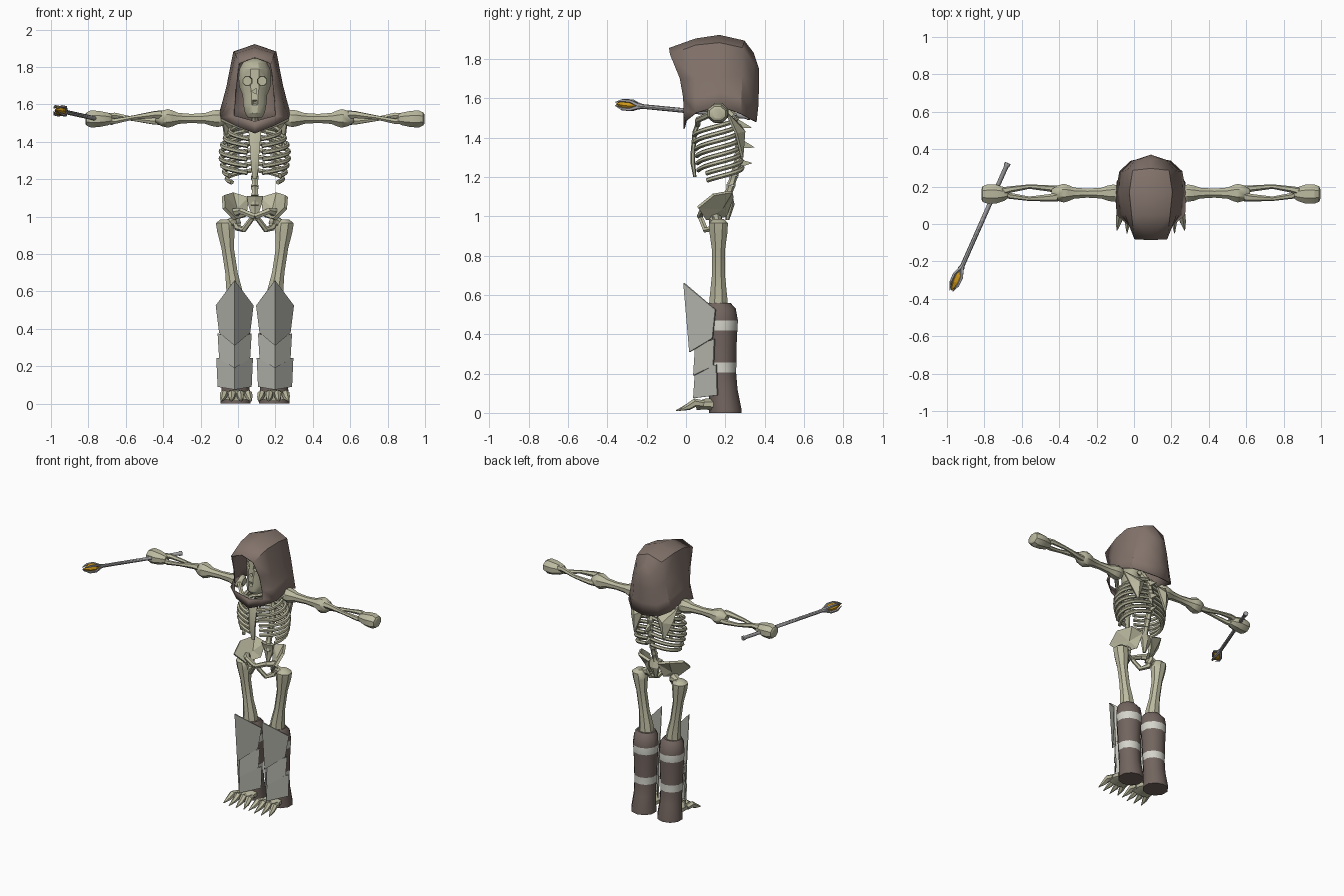
import bpy, bmesh, math
from mathutils import Vector, Quaternion

if "Cube" in bpy.data.objects:
    bpy.data.objects.remove(bpy.data.objects["Cube"])

CX = 0.09  # body centre line; mirrored parts are built around local x = 0


def material(name, r, g, b):
    m = bpy.data.materials.new(name)
    m.diffuse_color = (r, g, b, 1)
    m.use_nodes = True
    m.node_tree.nodes["Principled BSDF"].inputs["Base Color"].default_value = m.diffuse_color
    return m


BONE = material("bone", .50, .49, .35)
CLOTH = material("hood brown", .23, .175, .15)
BOOT = material("boot brown", .17, .13, .115)
BAND = material("pale band", .66, .66, .60)
PLATE = material("plate grey", .52, .52, .47)
METAL = material("staff grey", .36, .35, .36)
GEM = material("amber", .62, .31, .01)


def loft(bm, pts, radii, sides=8, flat=False):
    """Capped tube through pts; a radius is a number or (rx, ry); flat keeps rings level."""
    pts = [Vector(p) for p in pts]
    q, prev, rings = Quaternion(), Vector((0, 0, 1)), []
    for i, p in enumerate(pts):
        if not flat:
            t = (pts[min(i + 1, len(pts) - 1)] - pts[max(i - 1, 0)]).normalized()
            q = prev.rotation_difference(t) @ q
            prev = t
        r = radii[i] if isinstance(radii, (list, tuple)) else radii
        rx, ry = r if isinstance(r, tuple) else (r, r)
        ring = []
        for k in range(sides):
            a = 2 * math.pi * (k + .5) / sides
            ring.append(bm.verts.new(p + q @ Vector((rx * math.cos(a), ry * math.sin(a), 0))))
        rings.append(ring)
    for a, b in zip(rings, rings[1:]):
        for k in range(sides):
            n = (k + 1) % sides
            bm.faces.new((a[k], a[n], b[n], b[k]))
    bm.faces.new(rings[0][::-1])
    bm.faces.new(rings[-1])


def finish(bm, name, mats, mirror=False, thick=0, angle=40, x=CX):
    bmesh.ops.remove_doubles(bm, verts=bm.verts, dist=.0005)
    bmesh.ops.recalc_face_normals(bm, faces=bm.faces)
    me = bpy.data.meshes.new(name)
    bm.to_mesh(me)
    bm.free()
    ob = bpy.data.objects.new(name, me)
    ob.location.x = x
    bpy.context.collection.objects.link(ob)
    for m in mats:
        me.materials.append(m)
    bpy.ops.object.select_all(action='DESELECT')
    ob.select_set(True)
    bpy.context.view_layer.objects.active = ob
    if angle:
        bpy.ops.object.shade_smooth_by_angle(angle=math.radians(angle))
    if mirror:
        ob.modifiers.new("mirror", 'MIRROR')
    if thick:
        s = ob.modifiers.new("thickness", 'SOLIDIFY')
        s.thickness, s.offset = thick, 0
    return ob


def sheet(bm, pts, faces):
    vs = [bm.verts.new(p) for p in pts]
    for f in faces:
        bm.faces.new([vs[i] for i in f])


# Hood: half arches from the face opening to the back seam
arches = [
    [(0, -.085, 1.852), (.085, -.08, 1.82), (.1, -.03, 1.70), (.108, -.012, 1.6), (.11, -.01, 1.54)],
    [(0, .05, 1.90), (.10, .05, 1.868), (.135, .05, 1.70), (.15, .05, 1.6), (.18, .05, 1.525)],
    [(0, .17, 1.918), (.112, .17, 1.88), (.147, .17, 1.7), (.165, .17, 1.63), (.185, .17, 1.56)],
    [(0, .295, 1.89), (.095, .285, 1.855), (.125, .285, 1.72), (.15, .28, 1.6), (.165, .28, 1.52)],
    [(0, .34, 1.83), (.055, .345, 1.77), (.08, .34, 1.68), (.095, .335, 1.57), (.105, .335, 1.49)],
    [(0, .367, 1.75), (0, .367, 1.749), (0, .367, 1.68), (0, .365, 1.57), (0, .355, 1.48)]]
bm = bmesh.new()
grid = [[bm.verts.new(p) for p in a] for a in arches]
for a, b in zip(grid, grid[1:]):
    for k in range(4):
        bm.faces.new((a[k], a[k + 1], b[k + 1], b[k]))
# hanging collar below the face
sheet(bm, [arches[0][4], arches[1][4], (.10, .0, 1.485), (0, -.01, 1.445), (0, -.005, 1.51)],
      [(0, 1, 2), (0, 2, 3, 4)])
finish(bm, "hood", [CLOTH], mirror=True, thick=.008, angle=35)

# Skull with cut eye sockets, nose and mouth
bm = bmesh.new()
prof = [(1.53, .04, .03, .11), (1.555, .055, .012, .13), (1.60, .064, .01, .15), (1.65, .068, .015, .21),
        (1.69, .085, .018, .26), (1.74, .09, .02, .28), (1.79, .085, .022, .28), (1.825, .065, .05, .25),
        (1.845, .03, .1, .2)]
loft(bm, [(0, (f + b) / 2, z) for z, w, f, b in prof],
     [(w, (b - f) / 2) for z, w, f, b in prof], 12, True)
skull = finish(bm, "skull", [BONE], angle=30)
bm = bmesh.new()
for s in (-1, 1):
    loft(bm, [(s * .04, -.02, 1.725), (s * .04, .065, 1.725)], (.031, .025), 8)
loft(bm, [(0, -.02, 1.67), (0, .045, 1.67)], (.014, .02), 3)
loft(bm, [(0, -.02, 1.61), (0, .025, 1.61)], (.055, .007), 4)
cutter = finish(bm, "face_cutter", [BONE], angle=0)
cutter.hide_render = True
bpy.context.view_layer.objects.active = skull
mod = skull.modifiers.new("sockets", 'BOOLEAN')
mod.operation, mod.object = 'DIFFERENCE', cutter
bpy.ops.object.modifier_apply(modifier=mod.name)
bpy.data.objects.remove(cutter)

# Spine: vertebra drums with back spikes on the upper part
bm = bmesh.new()
path = [(.21, 1.06), (.215, 1.11), (.23, 1.16), (.245, 1.21), (.26, 1.26), (.268, 1.31), (.272, 1.36),
        (.27, 1.41), (.258, 1.46), (.235, 1.51), (.2, 1.56), (.17, 1.6)]
for (y, z), (y2, z2) in zip(path, path[1:]):
    p, d = Vector((0, y, z)), Vector((0, y2 - y, z2 - z))
    loft(bm, [p, p + d * .25, p + d * .7, p + d * .95], [.024, .019, .019, .024], 6)
for y, z in path[4:9:2]:
    loft(bm, [(0, y, z + .01), (0, y + .075, z - .01 + .02 * (z < 1.3))], [(.02, .035), .002], 4)
finish(bm, "spine", [BONE], angle=30)

# Ribs sweep from spine down to the breastbone; the lowest ones stay short
bm = bmesh.new()
for i in range(8):
    w = (.135, .16, .175, .182, .182, .175, .165, .15)[i]
    zb, end = 1.5 - i * .036, (.95 if i < 6 else .72)
    pts = []
    for k in range(11):
        t = math.pi * end * k / 10
        yc = .15 + .004 * i
        pts.append((max(.012, w * math.sin(t) ** .8), yc + .108 * math.cos(t), zb - .09 * t / math.pi))
    loft(bm, pts, .0125, 6)
finish(bm, "ribs", [BONE], mirror=True)

bm = bmesh.new()
loft(bm, [(0, .06, 1.47), (0, .045, 1.43), (0, .035, 1.32), (0, .035, 1.27), (0, .045, 1.2)],
     [(.04, .012), (.036, .012), (.026, .012), (.024, .012), (.012, .008)], 6, True)
finish(bm, "breastbone", [BONE], angle=30)

# Collar bones and shoulder blades
bm = bmesh.new()
loft(bm, [(.03, .06, 1.465), (.1, .06, 1.49), (.18, .14, 1.525)], .015, 6)
finish(bm, "collar_bones", [BONE], mirror=True)
bm = bmesh.new()
sheet(bm, [(.055, .275, 1.46), (.175, .21, 1.52), (.16, .255, 1.42), (.115, .285, 1.30), (.11, .295, 1.43)],
      [(0, 1, 4), (1, 2, 4), (2, 3, 4), (3, 0, 4)])
finish(bm, "shoulder_blades", [BONE], mirror=True, thick=.014, angle=0)

# Arms: upper bone, two forearm bones, fist
bm = bmesh.new()
Y, Z = .165, 1.525
loft(bm, [(x, Y, Z) for x in (.155, .17, .2, .23, .265, .34, .41, .44, .465, .50, .53)],
     [.025, .043, .05, .044, .031, .026, .032, .046, .054, .044, .022], 8)
finish(bm, "upper_arms", [BONE], mirror=True)
bm = bmesh.new()
loft(bm, [(.50, .145, 1.545), (.54, .14, 1.545), (.65, .135, 1.53), (.75, .15, 1.51), (.79, .16, 1.515)],
     [.025, .02, .012, .016, .022], 6)
loft(bm, [(.50, .185, 1.51), (.54, .19, 1.508), (.65, .2, 1.522), (.75, .185, 1.54), (.79, .175, 1.535)],
     [.022, .017, .012, .017, .022], 6)
finish(bm, "forearms", [BONE], mirror=True)
bm = bmesh.new()
loft(bm, [(x, Y - .005, 1.522) for x in (.765, .785, .83, .875, .9, .906)],
     [.025, (.036, .04), (.046, .056), (.05, .055), (.038, .045), .028], 8)
finish(bm, "fists", [BONE], mirror=True, angle=25)

# Pelvis: flared wings, lower rings, tail bone
bm = bmesh.new()
sheet(bm, [(.035, .235, 1.10), (.12, .23, 1.125), (.17, .14, 1.11), (.165, .06, 1.045), (.105, .1, .985),
           (.05, .2, 1.0), (.10, .18, 1.04)],
      [(0, 1, 6), (1, 2, 6), (2, 3, 6), (3, 4, 6), (4, 5, 6), (5, 0, 6)])
finish(bm, "pelvis_wings", [BONE], mirror=True, thick=.018, angle=0)
bm = bmesh.new()
loft(bm, [(.11, .13, 1.02), (.075, .085, 1.03), (.0, .07, 1.0)], [.025, .018, .016], 6)
loft(bm, [(.11, .15, 1.0), (.09, .14, .94), (.06, .1, .93), (.015, .075, .99)], [.024, .02, .016, .014], 6)
finish(bm, "pelvis_rings", [BONE], mirror=True)
bm = bmesh.new()
loft(bm, [(0, .21, 1.11), (0, .225, 1.06), (0, .21, .98)], [(.05, .025), (.04, .022), .01], 6, True)
finish(bm, "tail_bone", [BONE], angle=30)

# Thigh bones
bm = bmesh.new()
loft(bm, [(.155, .165, .985), (.16, .165, .965), (.155, .165, .92), (.145, .165, .83), (.125, .165, .7),
          (.11, .165, .61), (.105, .165, .55)],
     [.03, .052, .05, .036, .036, .046, .052], 8, True)
loft(bm, [(.15, .16, .95), (.115, .155, .975), (.095, .15, .98), (.08, .15, .985)], [.03, .026, .036, .022], 8)
finish(bm, "thigh_bones", [BONE], mirror=True)

# Boots with two pale bands
bm = bmesh.new()
prof = [(0, .2, .082), (.02, .2, .082), (.12, .19, .072), (.205, .183, .072), (.255, .182, .074), (.34, .18, .077),
        (.42, .18, .081), (.47, .18, .084), (.53, .175, .078), (.56, .168, .058)]
loft(bm, [(.103, y, z) for z, y, r in prof], [(r * 1.04, r) for z, y, r in prof], 10, True)
for f in bm.faces:
    z = f.calc_center_median().z
    f.material_index = int(.42 < z < .47 or .205 < z < .255)
finish(bm, "boots", [BOOT, BAND], mirror=True)

# Clawed feet
bm = bmesh.new()
loft(bm, [(.1, .2, .04), (.1, .1, .045), (.1, .05, .035)], [(.05, .04), (.07, .03), (.07, .022)], 8)
for dx in (-.065, -.022, .022, .065):
    tip = -.058 + abs(dx) * .35
    loft(bm, [(.1 + dx * .9, .09, .045), (.1 + dx, .045, .052), (.1 + dx * 1.1, .01, .03),
              (.1 + dx * 1.25, tip, .012)], [.018, .022, .017, .002], 6)
finish(bm, "clawed_feet", [BONE], mirror=True, angle=30)

# Shin guards: three ridged plates; rows are ridge top, ridge bottom, side top, side bottom (y, z)
specs = [((-.01, .66), (.02, .31), (.15, .525), (.135, .38), .098, .08),
         ((.05, .345), (.04, .19), (.145, .375), (.14, .24), .088, .08),
         ((.05, .225), (.04, .075), (.155, .245), (.16, .09), .095, .088)]
for n, (rt, rb, st, sb, wt, wb) in zip(("knee", "mid", "ankle"), specs):
    bm = bmesh.new()
    c = .108
    sheet(bm, [(c, *rt), (c, *rb), (c + wt, *st), (c + wb, *sb), (c - wt, *st), (c - wb, *sb)],
          [(0, 2, 3, 1), (0, 1, 5, 4)])
    finish(bm, n + "_guards", [PLATE], mirror=True, thick=.008, angle=0)

# Staff held in one fist, with a pronged head around an amber crystal
low, neck = Vector((-.675, .325, 1.505)), Vector((-.925, -.24, 1.56))
d = (neck - low).normalized()
bm = bmesh.new()
loft(bm, [low, low + d * .015, low + d * .02, neck - d * .02, neck], [.016, .016, .012, .012, .018], 8)
u = d.cross(Vector((0, 0, 1))).normalized()
v = d.cross(u)
for k in range(4):
    a = math.pi * (k / 2 + .25)
    o = u * math.cos(a) + v * math.sin(a)
    loft(bm, [neck - d * .01, neck + d * .04 + o * .03, neck + d * .085 + o * .03, neck + d * .128 + o * .012],
         [.012, .009, .008, .002], 5)
finish(bm, "staff", [METAL], x=0)
bm = bmesh.new()
loft(bm, [neck, neck + d * .045, neck + d * .08, neck + d * .125], [.008, .028, .026, .003], 6)
finish(bm, "crystal", [GEM], angle=0, x=0)
